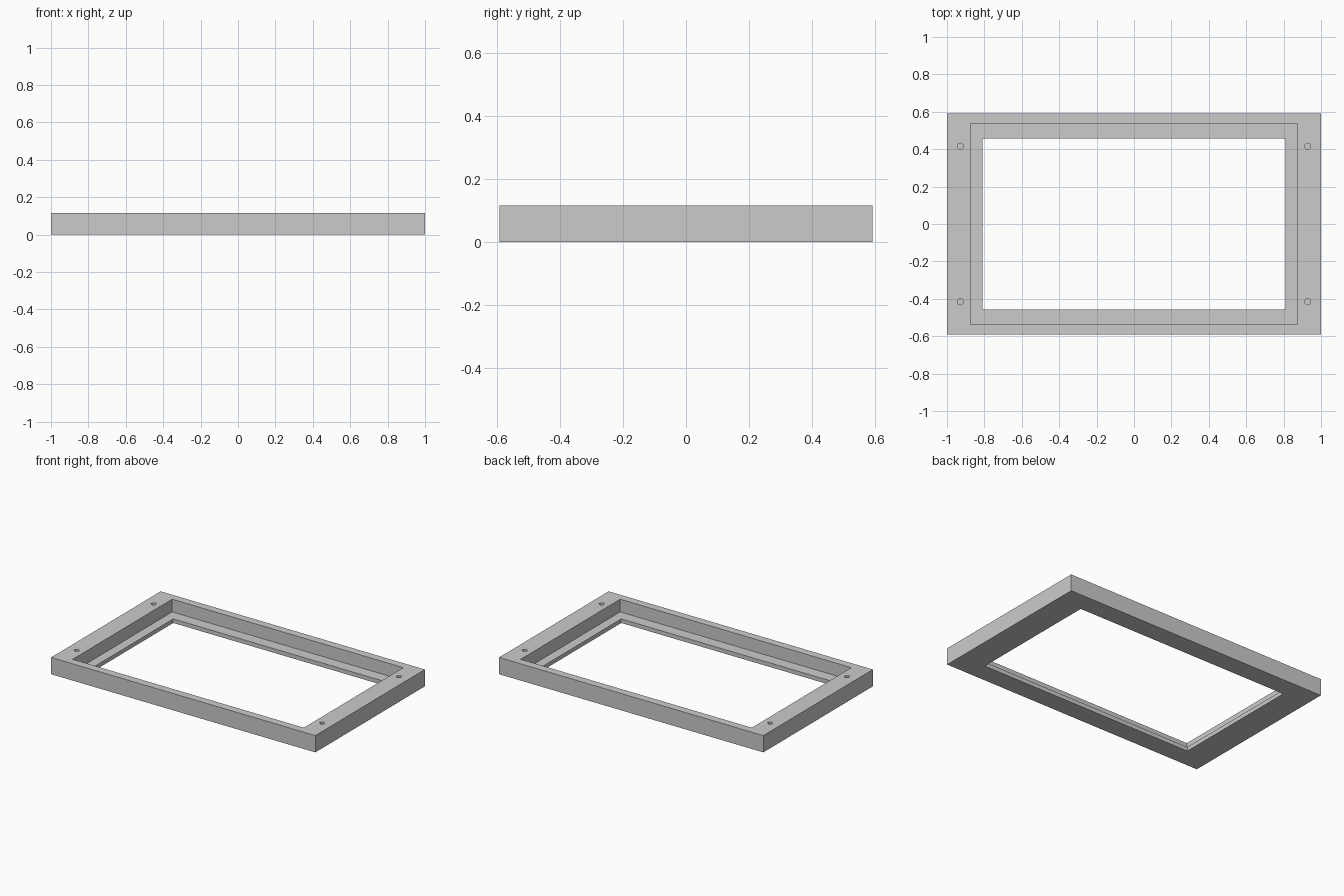
import bpy
import bmesh
from mathutils import Matrix

cube = bpy.data.objects.get("Cube")
if cube:
    bpy.data.objects.remove(cube, do_unlink=True)

HEIGHT = 0.115
LEDGE = 0.028
OUTER = (1.0, 0.592)
POCKET = (0.875, 0.538)
OPENING = (0.811, 0.458)
HOLE = (0.929, 0.416)
HOLE_RADIUS = 0.016
HOLE_FLOOR = 0.028

grey = bpy.data.materials.new("light grey")
grey.use_nodes = True
colour = (0.6, 0.6, 0.6, 1.0)
grey.diffuse_color = colour
grey.node_tree.nodes["Principled BSDF"].inputs["Base Color"].default_value = colour


def make_object(name, bm):
    bmesh.ops.recalc_face_normals(bm, faces=bm.faces)
    mesh = bpy.data.meshes.new(name)
    bm.to_mesh(mesh)
    bm.free()
    mesh.materials.append(grey)
    obj = bpy.data.objects.new(name, mesh)
    bpy.context.collection.objects.link(obj)
    return obj


def rectangle(bm, half, z):
    x, y = half
    return [bm.verts.new((sx * x, sy * y, z))
            for sx, sy in ((-1, -1), (1, -1), (1, 1), (-1, 1))]


# Frame: rectangular rings joined around a stepped section
bm = bmesh.new()
section = [(OUTER, 0), (OUTER, HEIGHT), (POCKET, HEIGHT),
           (POCKET, LEDGE), (OPENING, LEDGE), (OPENING, 0)]
rings = [rectangle(bm, half, z) for half, z in section]
for a, b in zip(rings, rings[1:] + rings[:1]):
    for i in range(4):
        j = (i + 1) % 4
        bm.faces.new((a[i], a[j], b[j], b[i]))
frame = make_object("frame", bm)

# Blind screw holes near the corners
bm = bmesh.new()
depth = HEIGHT - HOLE_FLOOR
for sx in (-1, 1):
    for sy in (-1, 1):
        place = Matrix.Translation((sx * HOLE[0], sy * HOLE[1], HOLE_FLOOR + depth))
        bmesh.ops.create_cone(bm, cap_ends=True, segments=24, radius1=HOLE_RADIUS,
                              radius2=HOLE_RADIUS, depth=depth * 2, matrix=place)
cutter = make_object("screw_hole_cutter", bm)
cutter.hide_render = True

cut = frame.modifiers.new("screw_holes", "BOOLEAN")
cut.operation = "DIFFERENCE"
cut.solver = "EXACT"
cut.object = cutter

# Bake the cut, then drop the helper
bpy.ops.object.select_all(action="DESELECT")
bpy.context.view_layer.objects.active = frame
frame.select_set(True)
bpy.ops.object.modifier_apply(modifier=cut.name)
bpy.data.objects.remove(cutter, do_unlink=True)
bpy.ops.object.shade_smooth_by_angle()
